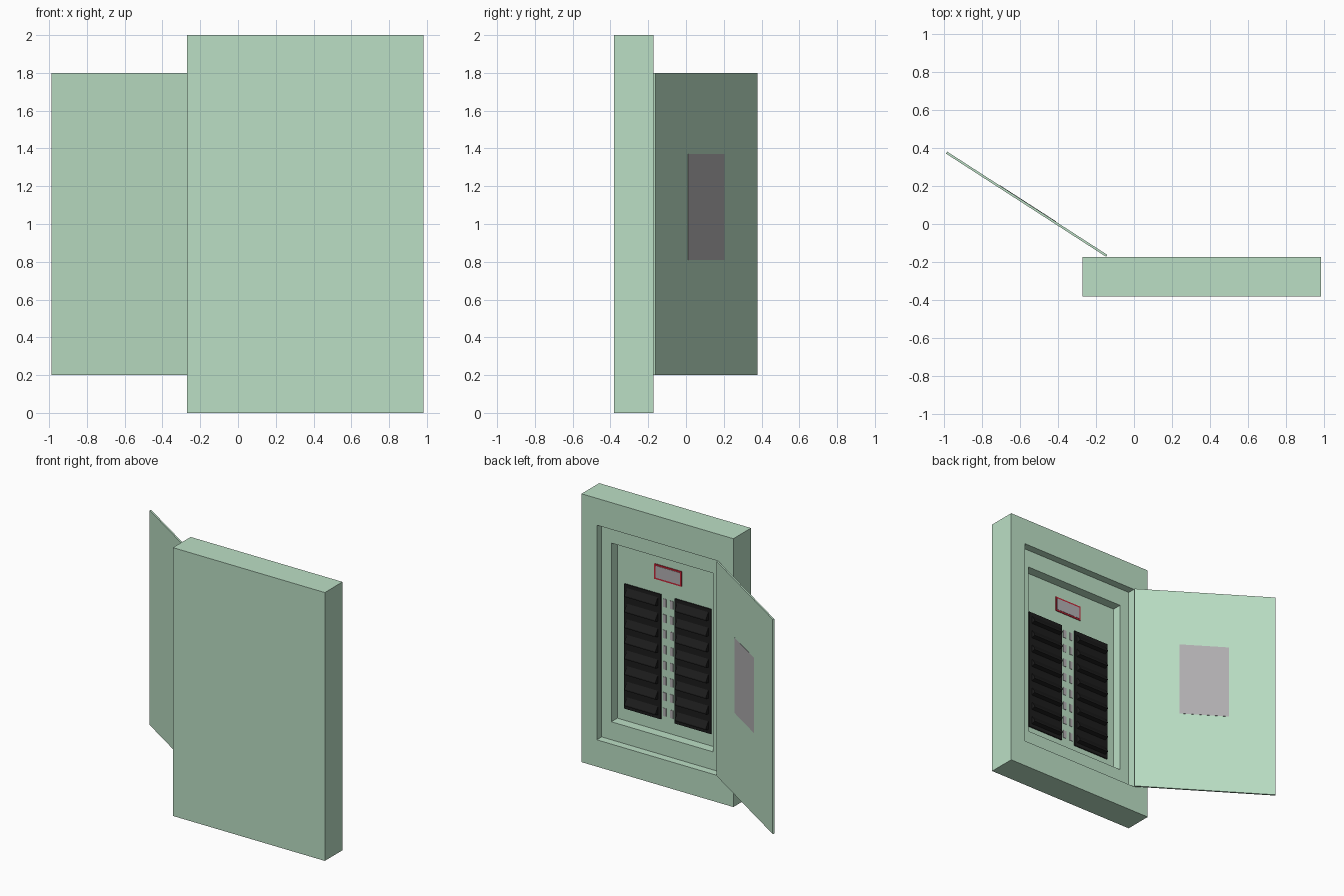
import bpy, bmesh, math
from mathutils import Matrix

if "Cube" in bpy.data.objects:
    bpy.data.objects.remove(bpy.data.objects["Cube"])

CX = 0.356          # centre line of the cabinet
PANEL_Y = -0.30     # depth of the inner panel


def material(name, rgb):
    m = bpy.data.materials.new(name)
    m.diffuse_color = (*rgb, 1)
    m.use_nodes = True
    m.node_tree.nodes["Principled BSDF"].inputs["Base Color"].default_value = m.diffuse_color
    return m


GREEN = material("green_paint", (0.50, 0.74, 0.56))
BLACK = material("black_plastic", (0.012, 0.012, 0.012))
GREY = material("grey_label", (0.45, 0.44, 0.45))
RED = material("red_border", (0.55, 0.02, 0.04))


def finish(name, bm, mat):
    bmesh.ops.recalc_face_normals(bm, faces=bm.faces)
    me = bpy.data.meshes.new(name)
    bm.to_mesh(me)
    bm.free()
    ob = bpy.data.objects.new(name, me)
    bpy.context.collection.objects.link(ob)
    me.materials.append(mat)
    return ob


def add_box(bm, x0, x1, y0, y1, z0, z1):
    mat = Matrix.Translation(((x0 + x1) / 2, (y0 + y1) / 2, (z0 + z1) / 2)) \
        @ Matrix.Diagonal((x1 - x0, y1 - y0, z1 - z0, 1))
    bmesh.ops.create_cube(bm, size=1, matrix=mat)


def box(name, mat, *dims):
    bm = bmesh.new()
    add_box(bm, *dims)
    return finish(name, bm, mat)


# Cabinet: nested rectangles bridged into a box with a stepped recess
bm = bmesh.new()
steps = [(0.626, 1.0, -0.38), (0.626, 1.0, -0.172), (0.50, 0.80, -0.172),
         (0.50, 0.80, -0.229), (0.42, 0.666, -0.229), (0.42, 0.666, PANEL_Y)]
loops = [[bm.verts.new((CX + sx * hx, y, 1 + sz * hz))
          for sx, sz in ((-1, -1), (1, -1), (1, 1), (-1, 1))]
         for hx, hz, y in steps]
for a, b in zip(loops, loops[1:]):
    for i in range(4):
        j = (i + 1) % 4
        bm.faces.new((a[i], a[j], b[j], b[i]))
bm.faces.new(loops[0])
bm.faces.new(loops[-1])
finish("cabinet", bm, GREEN)

# Door, modelled along +x from its hinge and swung open, with its inner label
hinge = Matrix.Translation((-0.14, -0.162, 0)) @ Matrix.Rotation(math.radians(147.2), 4, 'Z')
door = box("door", GREEN, 0, 1.0, 0, 0.012, 0.2, 1.8)
card = box("door_label", GREY, 0.32, 0.67, -0.002, 0.002, 0.81, 1.37)
for ob in (door, card):
    ob.data.transform(hinge)

# Red framed plate above the breakers
box("plate_border", RED, CX - 0.113, CX + 0.113, PANEL_Y, PANEL_Y + 0.005, 1.457, 1.57)
box("plate", GREY, CX - 0.101, CX + 0.101, PANEL_Y, PANEL_Y + 0.007, 1.469, 1.558)

# Two breaker columns with wedge switches and small number tags
ROWS, Z_LOW, Z_HIGH = 8, 0.425, 1.355
PITCH = (Z_HIGH - Z_LOW) / ROWS
for side, label in ((-1, "left"), (1, "right")):
    near, far = CX + side * 0.058, CX + side * 0.358
    x0, x1 = min(near, far), max(near, far)
    face = PANEL_Y + 0.008
    box(f"breaker_column_{label}", BLACK, x0, x1, PANEL_Y, face, Z_LOW, Z_HIGH)
    switches, tags = bmesh.new(), bmesh.new()
    for r in range(ROWS):
        z = Z_LOW + (r + 0.5) * PITCH
        ends = [[switches.verts.new((x, y, z + dz)) for y, dz in
                 ((face, 0.032), (face + 0.03, -0.012), (face + 0.03, -0.022), (face, -0.03))]
                for x in (x0 + 0.022, x1 - 0.022)]
        for end in ends:
            switches.faces.new(end)
        for i in range(4):
            j = (i + 1) % 4
            switches.faces.new((ends[0][i], ends[0][j], ends[1][j], ends[1][i]))
        tx = CX + side * 0.029
        add_box(tags, tx - 0.013, tx + 0.013, PANEL_Y, PANEL_Y + 0.003, z - 0.03, z + 0.03)
    finish(f"switches_{label}", switches, BLACK)
    finish(f"number_tags_{label}", tags, GREY)
